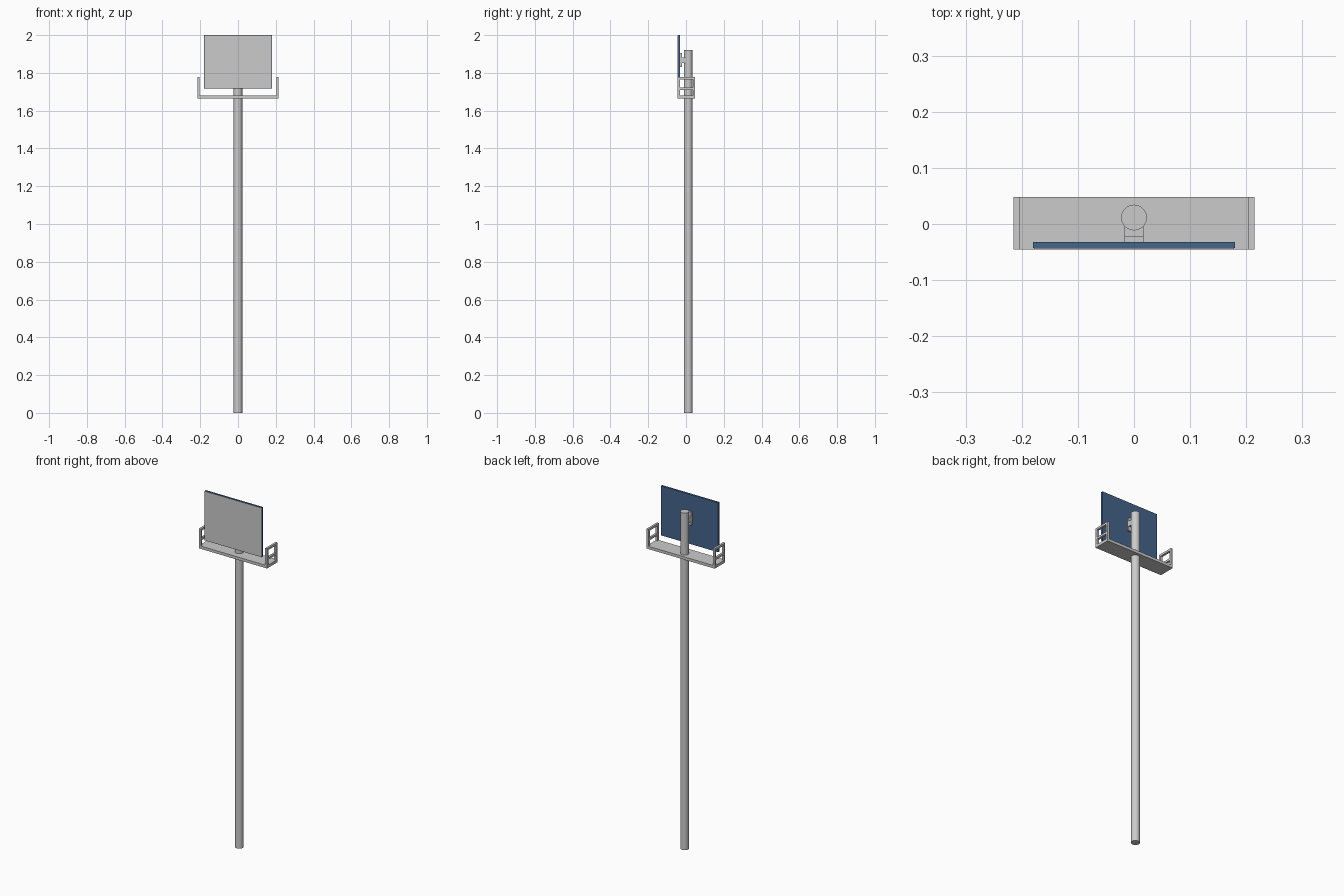
import bpy

if "Cube" in bpy.data.objects:
    bpy.data.objects.remove(bpy.data.objects["Cube"])

blue = bpy.data.materials.new("panel_blue")
blue.diffuse_color = (0.06, 0.13, 0.26, 1)
blue.use_nodes = True
blue.node_tree.nodes["Principled BSDF"].inputs["Base Color"].default_value = blue.diffuse_color


def box(name, x, y, z, mat=None):
    """Box from (min, max) ranges on each axis."""
    c = [(a + b) / 2 for a, b in (x, y, z)]
    bpy.ops.mesh.primitive_cube_add(size=1, location=c)
    o = bpy.context.object
    o.name = name
    o.scale = [b - a for a, b in (x, y, z)]
    bpy.ops.object.transform_apply(location=False, rotation=False, scale=True)
    if mat:
        o.data.materials.append(mat)
    return o


# Pole
bpy.ops.mesh.primitive_cylinder_add(vertices=20, radius=0.023, depth=1.92,
                                    location=(0, 0.0115, 0.96))
bpy.context.object.name = "pole"
bpy.ops.object.shade_smooth_by_angle()

# Upright panel: blue housing with a grey front face
box("panel_housing", (-0.18, 0.18), (-0.043, -0.032), (1.718, 2.0), blue)
box("panel_front", (-0.178, 0.178), (-0.0445, -0.043), (1.72, 1.998))

# Bracket between panel and pole
box("bracket_plate", (-0.017, 0.017), (-0.032, -0.022), (1.83, 1.905))
box("bracket_arm", (-0.017, 0.017), (-0.022, 0.0), (1.853, 1.882))

# Shelf
box("shelf", (-0.215, 0.215), (-0.045, 0.048), (1.664, 1.68))

# End rails: two posts, a top bar and a middle bar on each side
t = 0.012
for side, s in (("left", -1), ("right", 1)):
    x = tuple(sorted((s * 0.203, s * 0.215)))
    box(side + "_front_post", x, (-0.045, -0.045 + t), (1.68, 1.777))
    box(side + "_back_post", x, (0.048 - t, 0.048), (1.68, 1.777))
    for bar, z in (("top", 1.777), ("middle", 1.722)):
        box(f"{side}_{bar}_bar", x, (-0.045 + t, 0.048 - t), (z - t, z))
